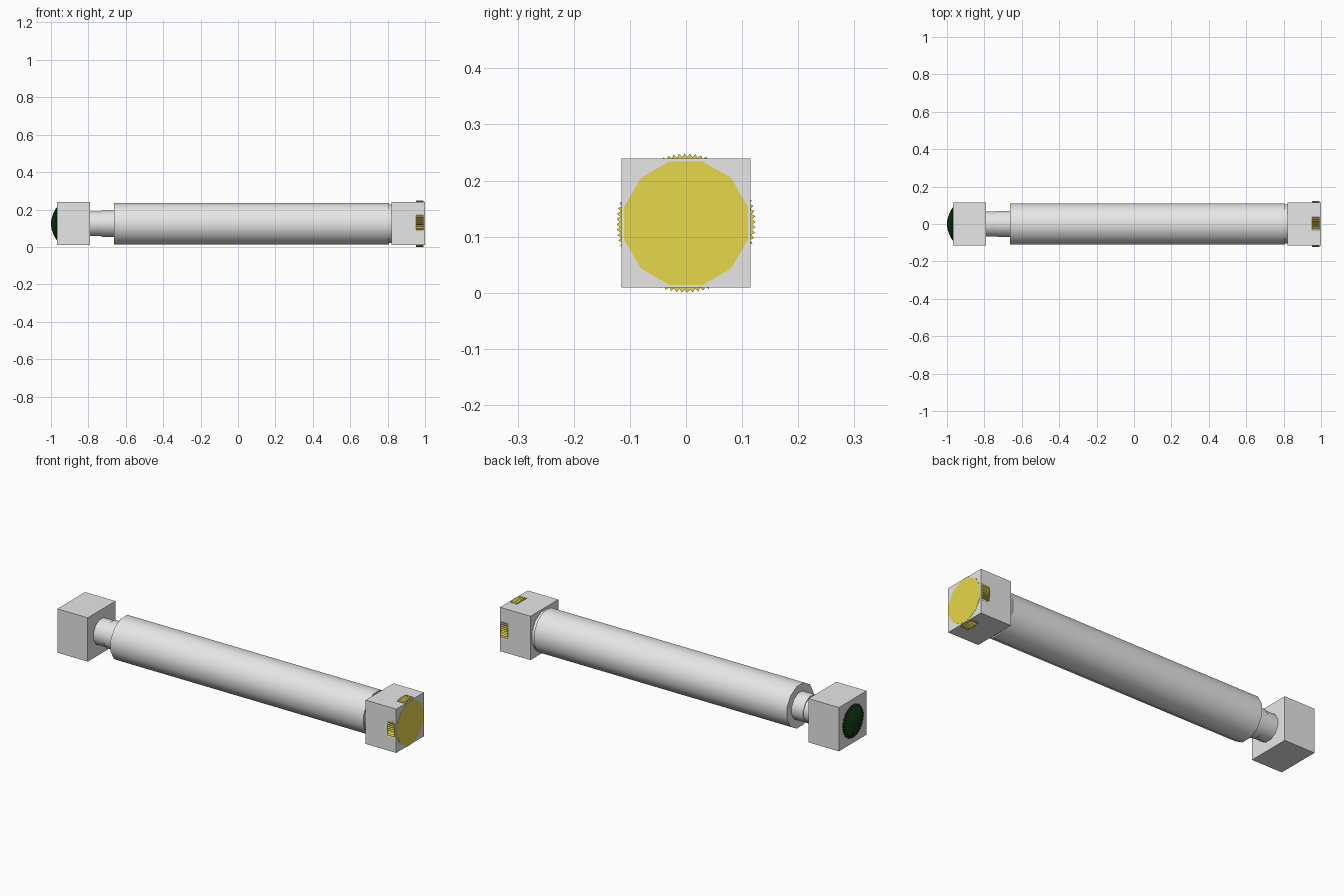
import bpy, bmesh, math

if "Cube" in bpy.data.objects:
    bpy.data.objects.remove(bpy.data.objects["Cube"])

CZ = 0.124  # height of the long axis


def material(name, rgb):
    m = bpy.data.materials.new(name)
    m.diffuse_color = (*rgb, 1)
    m.use_nodes = True
    m.node_tree.nodes["Principled BSDF"].inputs["Base Color"].default_value = m.diffuse_color
    return m


GREY = material("light grey", (0.8, 0.8, 0.8))
YELLOW = material("yellow", (0.79, 0.68, 0.07))
GREEN = material("dark green", (0.005, 0.04, 0.008))


def finish(name, bm, mat, smooth=None):
    bmesh.ops.recalc_face_normals(bm, faces=bm.faces)
    me = bpy.data.meshes.new(name)
    bm.to_mesh(me)
    bm.free()
    me.materials.append(mat)
    ob = bpy.data.objects.new(name, me)
    bpy.context.collection.objects.link(ob)
    if smooth:
        bpy.ops.object.select_all(action='DESELECT')
        ob.select_set(True)
        bpy.context.view_layer.objects.active = ob
        bpy.ops.object.shade_smooth_by_angle(angle=math.radians(smooth))
    return ob


def lathe(name, profile, sides, mat, smooth=None, tooth=0.0):
    """Loft rings of (x, radius) along x; odd points are pulled in by tooth."""
    bm = bmesh.new()
    rings = []
    for x, r in profile:
        ring = []
        for i in range(sides):
            a = 2 * math.pi * (i + 0.5) / sides
            rr = r * (1 - tooth * (i % 2))
            ring.append(bm.verts.new((x, rr * math.cos(a), CZ + rr * math.sin(a))))
        rings.append(ring)
    for a, b in zip(rings, rings[1:]):
        for i in range(sides):
            j = (i + 1) % sides
            bm.faces.new((a[i], a[j], b[j], b[i]))
    bm.faces.new(rings[0])
    bm.faces.new(rings[-1])
    return finish(name, bm, mat, smooth)


def block(name, x0, x1, half):
    bm = bmesh.new()
    bmesh.ops.create_cube(bm, size=1)
    for v in bm.verts:
        v.co = ((x0 + x1) / 2 + v.co.x * (x1 - x0),
                v.co.y * 2 * half, CZ + v.co.z * 2 * half)
    return finish(name, bm, GREY)


# End blocks
block("left_block", -0.968, -0.792, 0.115)
block("right_block", 0.822, 0.999, 0.115)

# Main tube, stepped neck and collar
lathe("main_tube", [(-0.663, 0.114), (0.806, 0.114)], 12, GREY, 40)
lathe("neck", [(-0.80, 0.069), (-0.73, 0.069), (-0.73, 0.073), (-0.65, 0.073)],
      12, GREY, 40)
lathe("collar", [(0.80, 0.107), (0.83, 0.107)], 12, GREY, 40)

# Toothed wheel showing through the four sides of the right block
lathe("toothed_wheel", [(0.952, 0.124), (0.992, 0.124)], 160, YELLOW, tooth=0.05)

# Thin end plate
lathe("end_plate", [(0.995, 0.114), (1.0, 0.114)], 12, YELLOW, 40)

# Domed button with a toothed rim
dome = [(-0.96, 0.088), (-0.970, 0.087), (-0.978, 0.075), (-0.987, 0.056),
        (-0.995, 0.034), (-1.0, 0.012)]
lathe("domed_button", dome, 64, GREEN, tooth=0.06)
